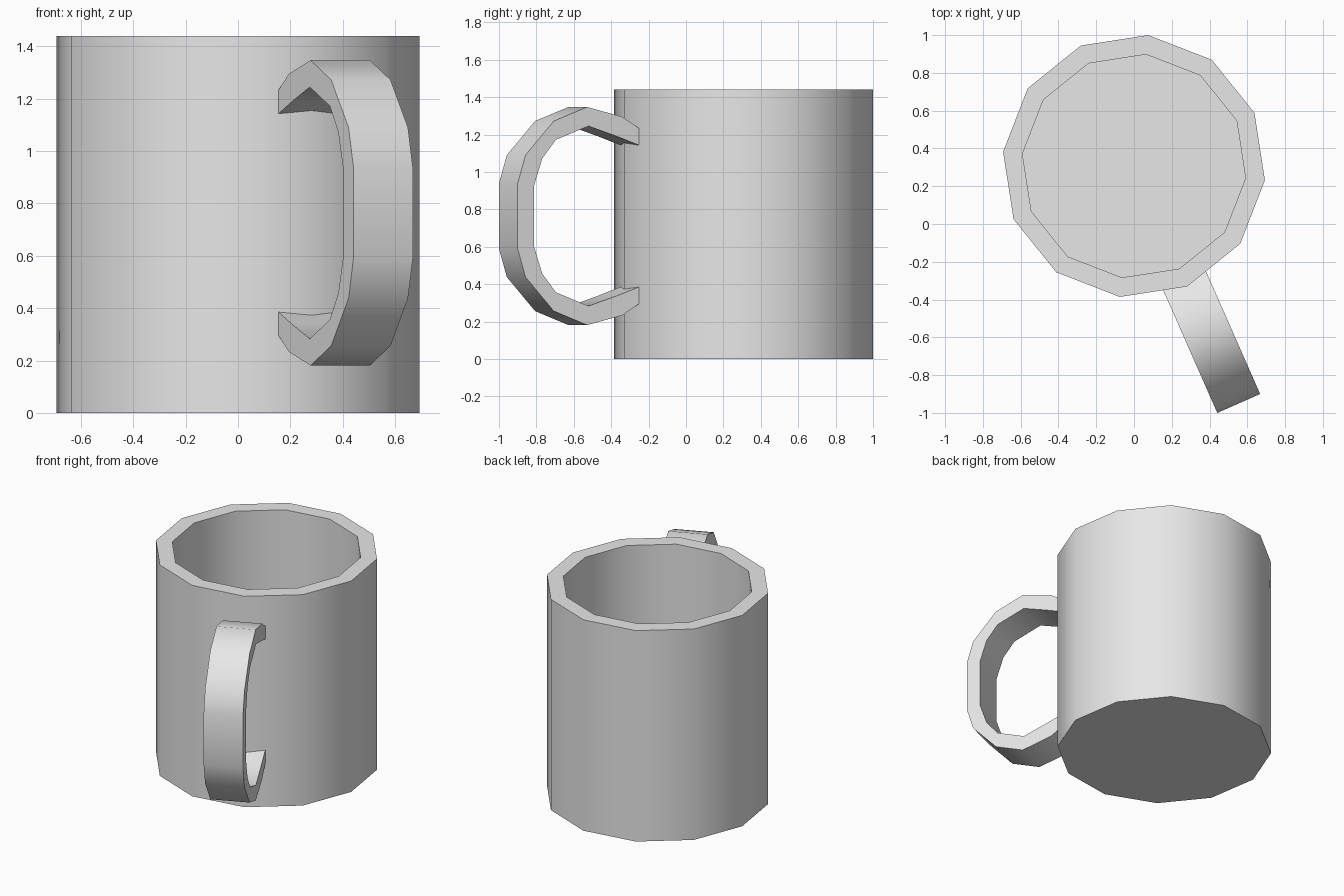
import bpy, bmesh, math
from mathutils import Vector

if "Cube" in bpy.data.objects:
    bpy.data.objects.remove(bpy.data.objects["Cube"])

CENTRE = Vector((0, 0.307, 0))
PHASE = math.radians(-6.2)
HEIGHT, FLOOR = 1.44, 0.10

mat = bpy.data.materials.new("light_grey")
mat.diffuse_color = (0.8, 0.8, 0.8, 1)
mat.use_nodes = True
mat.node_tree.nodes["Principled BSDF"].inputs["Base Color"].default_value = mat.diffuse_color


def finish(bm, name, angle):
    bmesh.ops.recalc_face_normals(bm, faces=bm.faces)
    me = bpy.data.meshes.new(name)
    bm.to_mesh(me)
    bm.free()
    me.materials.append(mat)
    ob = bpy.data.objects.new(name, me)
    bpy.context.collection.objects.link(ob)
    bpy.ops.object.select_all(action='DESELECT')
    ob.select_set(True)
    bpy.context.view_layer.objects.active = ob
    bpy.ops.object.shade_smooth_by_angle(angle=math.radians(angle))
    return ob


def bridge(bm, a, b):
    n = len(a)
    for i in range(n):
        j = (i + 1) % n
        bm.faces.new((a[i], a[j], b[j], b[i]))


# Mug body: twelve-sided cup with a thick wall and floor
bm = bmesh.new()
rings = []
for r, z in [(0.697, 0), (0.697, HEIGHT), (0.594, HEIGHT), (0.594, FLOOR)]:
    rings.append([bm.verts.new(CENTRE + Vector((r * math.cos(PHASE + i * math.pi / 6),
                                                r * math.sin(PHASE + i * math.pi / 6), z)))
                  for i in range(12)])
for a, b in zip(rings, rings[1:]):
    bridge(bm, a, b)
bm.faces.new(rings[0])
bm.faces.new(rings[-1])
finish(bm, "mug_body", 40)

# Handle: C-shaped strip, (radius, height) profile mirrored about its middle
MID = 0.764
outer = [(0.62, 1.205), (0.763, 1.295), (0.968, 1.347), (1.163, 1.272), (1.328, 1.09), (1.374, 0.938)]
inner = [(0.62, 1.127), (0.80, 1.192), (0.96, 1.245), (1.15, 1.172), (1.23, 1.072), (1.279, 0.925)]
outer += [(r, 2 * MID - z) for r, z in reversed(outer)]
inner += [(r, 2 * MID - z) for r, z in reversed(inner)]

ang = PHASE - math.pi / 3
out_dir = Vector((math.cos(ang), math.sin(ang), 0))
side = Vector((-out_dir.y, out_dir.x, 0)) * 0.124

bm = bmesh.new()
sections = []
for (ro, zo), (ri, zi) in zip(outer, inner):
    sections.append([bm.verts.new(CENTRE + out_dir * r + side * s + Vector((0, 0, z)))
                     for r, z, s in ((ro, zo, -1), (ro, zo, 1), (ri, zi, 1), (ri, zi, -1))])
for a, b in zip(sections, sections[1:]):
    bridge(bm, a, b)
bm.faces.new(sections[0])
bm.faces.new(sections[-1])
finish(bm, "handle", 45)
